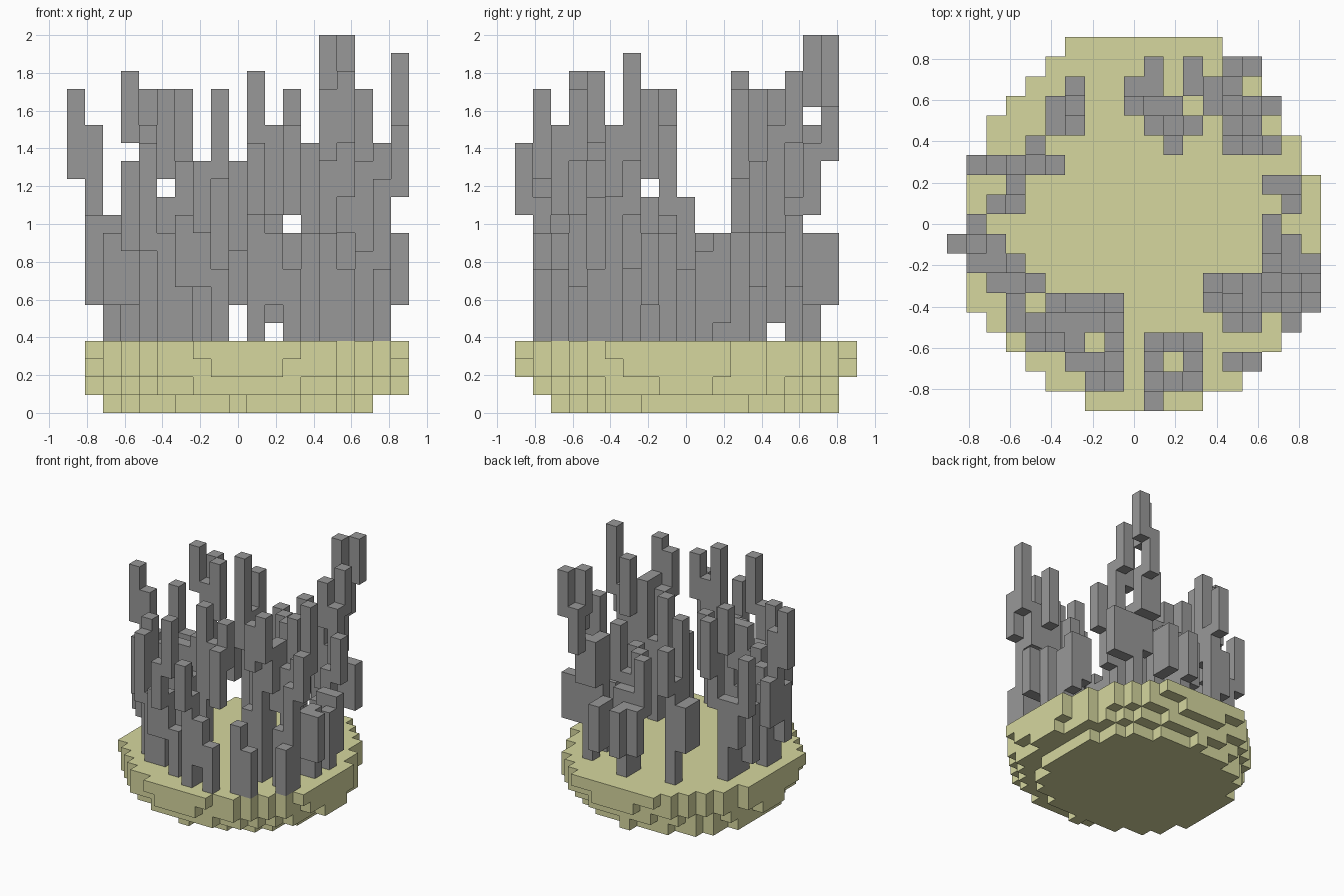
import bpy
import bmesh
from mathutils import Vector

cube = bpy.data.objects.get("Cube")
if cube:
    bpy.data.objects.remove(cube, do_unlink=True)

UNIT = 2 / 21      # edge of one block
MID = 9            # centre cell of the grid
STALK = 4          # blocks in one upright stalk
RISE = 3           # climb from one stalk to the next
STEPS = {"N": (0, -1), "S": (0, 1), "E": (1, 0), "W": (-1, 0)}


def material(name, colour):
    mat = bpy.data.materials.new(name)
    mat.use_nodes = True
    mat.diffuse_color = colour
    mat.node_tree.nodes["Principled BSDF"].inputs["Base Color"].default_value = colour
    return mat


def block_object(name, cells, mat):
    """Skin a set of grid cells with only its exposed faces."""
    bm = bmesh.new()
    for cell in cells:
        for axis in range(3):
            for sign in (-1, 1):
                step = [0, 0, 0]
                step[axis] = sign
                if tuple(a + b for a, b in zip(cell, step)) in cells:
                    continue
                n = Vector(step) / 2
                u = Vector((0, 0, 0))
                u[(axis + 1) % 3] = 0.5
                v = n.cross(u) * 2
                mid = Vector(cell) + Vector((0, 0, 0.5)) + n
                corners = (mid - u - v, mid + u - v, mid + u + v, mid - u + v)
                bm.faces.new([bm.verts.new(p * UNIT) for p in corners])
    bmesh.ops.remove_doubles(bm, verts=bm.verts, dist=UNIT / 100)
    mesh = bpy.data.meshes.new(name)
    bm.to_mesh(mesh)
    bm.free()
    mesh.materials.append(mat)
    obj = bpy.data.objects.new(name, mesh)
    bpy.context.collection.objects.link(obj)


def coral(name, *branches):
    """Grow branches from (column, row, bottom, path).

    U grows one block up, a capital direction steps aside and climbs,
    a small one steps aside at the same height."""
    cells = set()
    for col, row, low, path in branches:
        for move in " " + path:
            if move == "U":
                low += 1
            elif move != " ":
                dx, dy = STEPS[move.upper()]
                col, row = col + dx, row + dy
                low += RISE if move.isupper() else 0
            cells.update((col - MID, MID - row, z) for z in range(low, low + STALK))
    block_object(name, cells, grey)


sand = material("pale_olive", (0.67, 0.68, 0.345, 1))
grey = material("stone_grey", (0.315, 0.315, 0.315, 1))

# Rounded base: first and last cell of every row, back to front
ROWS = "gn fo ep dq cq cr br bs bs bs bs bs bs bs cr dq ep fo hm".split()
disc = {(x - MID, MID - r)
        for r, (a, b) in enumerate(ROWS)
        for x in range(ord(a) - ord("a"), ord(b) - ord("a") + 1)}

# Lower layers step inwards: centre and radius of each
LAYERS = [(0, 0.5, 7.55), (0.5, 0, 8.7), (0.5, 0, 9.3), (0.5, 0, 99)]
base = {(x, y, z)
        for z, (cx, cy, radius) in enumerate(LAYERS)
        for x, y in disc
        if (x - cx) ** 2 + (y - cy) ** 2 < radius ** 2}
block_object("base", base, sand)

# Corals around the rim
coral("back_left_tower_coral",
      (14, 3, 4, "UUUUNNS"), (14, 1, 14, "E"), (14, 5, 4, "ENUUN"),
      (15, 5, 7, "E"), (15, 4, 11, "W"), (14, 3, 4, "Ee"),
      (14, 3, 4, "UWN"), (13, 3, 8, "UUU"))
coral("back_middle_coral",
      (12, 2, 6, "n"), (10, 2, 4, "UUnswSU"), (10, 3, 4, "EsS"),
      (11, 4, 5, "UUUEU"), (10, 3, 4, "UUUS"))
coral("back_right_coral",
      (6, 3, 4, "UUUUUN"), (6, 3, 4, "WsEUUUU"))
coral("right_rear_coral",
      (3, 7, 4, "nUUUEEU"), (4, 6, 10, "NU"), (4, 6, 10, "UUW"),
      (3, 6, 7, "wWU"), (3, 7, 4, "sUwU"))
coral("right_coral",
      (2, 10, 4, "UUUWUU"), (1, 10, 10, "WU"), (1, 10, 8, "n"),
      (2, 10, 4, "sUUwUeeU"), (2, 11, 6, "seE"), (3, 12, 6, "SU"))
coral("front_right_coral",
      (5, 14, 4, "sUUWN"), (4, 15, 9, "UU"), (5, 14, 4, "wUUWU"),
      (5, 14, 4, "enUUUUw"), (6, 13, 7, "UUUe"), (6, 14, 4, "eeUUUUN"),
      (6, 15, 4, "SeSEU"), (8, 16, 4, "NUU"))
coral("front_middle_coral",
      (10, 17, 4, "UUUUS"), (11, 17, 6, ""), (12, 17, 4, ""),
      (10, 16, 4, "NUEU"), (10, 15, 8, "UUUUUUU"), (11, 15, 11, "E"),
      (12, 16, 11, "U"))
coral("front_left_low_coral", (14, 16, 4, "UU"), (15, 16, 4, ""))
coral("front_left_coral",
      (14, 13, 4, "wUUNUU"), (14, 13, 4, "nUUUEUUsS"),
      (14, 13, 4, "UUUUUUUS"), (17, 14, 4, "nwUNEEUU"),
      (17, 13, 4, "UUUUUE"), (16, 12, 8, "UUNU"))
coral("left_coral",
      (16, 10, 4, "eUUse"), (16, 10, 4, "n"), (17, 8, 4, "UnUw"))
